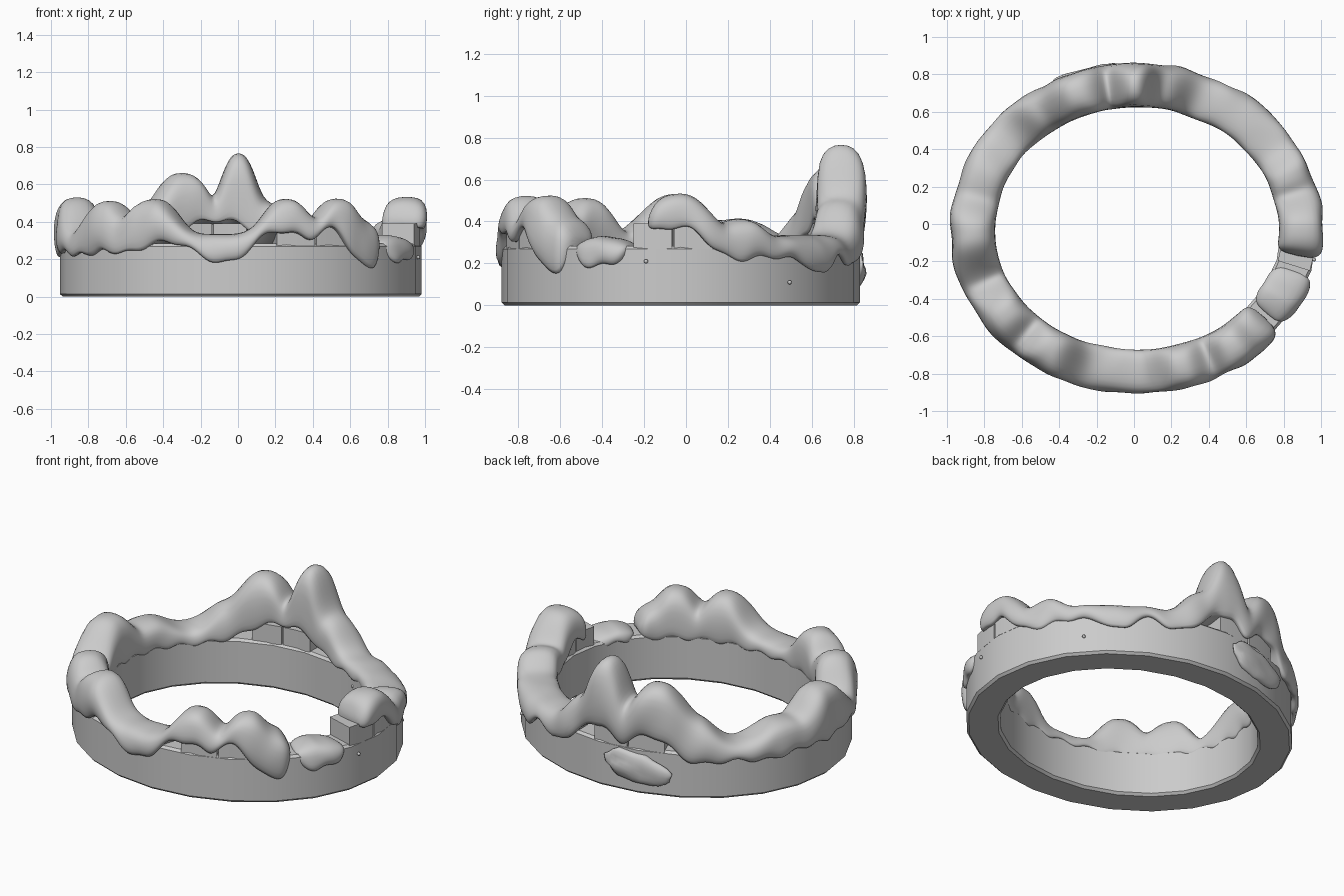
import bpy, bmesh, math
from mathutils import Vector, noise

if "Cube" in bpy.data.objects:
    bpy.data.objects.remove(bpy.data.objects["Cube"])

CX, CY, RX, RY = 0.015, -0.025, 0.87, 0.757   # centre line of the oval wall


def at(deg, off, z):
    """Point at an angle on the oval, pushed out along its normal."""
    a = math.radians(deg)
    n = Vector((math.cos(a) / RX, math.sin(a) / RY, 0)).normalized()
    return Vector((CX + RX * math.cos(a), CY + RY * math.sin(a), z)) + n * off


def loft(name, sections, closed, angle):
    """Skin a list of equal cross-sections."""
    bm = bmesh.new()
    rings = [[bm.verts.new(p) for p in s] for s in sections]
    n, m = len(rings), len(rings[0])
    for i in range(n if closed else n - 1):
        a, b = rings[i], rings[(i + 1) % n]
        for j in range(m):
            k = (j + 1) % m
            bm.faces.new((a[j], b[j], b[k], a[k]))
    if not closed:
        bm.faces.new(rings[0])
        bm.faces.new(rings[-1])
    bmesh.ops.recalc_face_normals(bm, faces=bm.faces)
    me = bpy.data.meshes.new(name)
    bm.to_mesh(me)
    bm.free()
    ob = bpy.data.objects.new(name, me)
    bpy.context.collection.objects.link(ob)
    bpy.ops.object.select_all(action='DESELECT')
    ob.select_set(True)
    bpy.context.view_layer.objects.active = ob
    bpy.ops.object.shade_smooth_by_angle(angle=math.radians(angle))
    return ob


# Stone base ring, a box profile swept round the oval, with bevelled edges
box = [(-1, 0), (1, 0), (1, 1), (-1, 1)]
ring = loft("base_ring", [[at(i * 15, o * .097, z * .283) for o, z in box]
                          for i in range(24)], True, 40)
bev = ring.modifiers.new("Chamfer", 'BEVEL')
bev.width, bev.limit_method, bev.angle_limit = .014, 'ANGLE', math.radians(40)

# Raised blocks on the ring, in pairs, partly hidden by snow
for mid, half in ((-2.5, 6.2), (101, 6.5), (181, 5), (228, 6), (295, 6.5)):
    for side in (-1, 1):
        c = mid + side * (half + .3)
        loft("top_block", [[at(c + s, o * .09, .27 + z * .12) for o, z in box]
                           for s in (-half, 0, half)], False, 30)


def bumps(d, items):
    """Blended round bumps: (angle, height, width)."""
    return sum((h * math.exp(-abs((d - c) / w) ** 2.6)) ** 3 for c, h, w in items) ** (1 / 3)


# Snow crests, and where its lower edge rises to show the blocks
crests = [(-1, .2, 14), (21, .08, 8), (82, .17, 10), (91, .44, 8.5), (111, .33, 13),
          (125, .13, 9), (160, .08, 12), (182, .2, 14), (217, .18, 11), (238, .19, 11),
          (286, .19, 10), (305, .19, 9.5), (313, .09, 8)]
rises = [(-3, .14, 13), (90, .14, 9), (108, .13, 11), (244, .06, 10),
         (284, .12, 11), (299, .13, 7)]
drips = [(50, .08, 6), (70, .03, 5), (266, .04, 8), (315, .06, 7)]
inner_rises = [(-3, .1, 10), (100, .15, 19)]


def snow(name, first, last, cap, top_of, low_of):
    """Drifted snow with rounded ends."""
    secs = []
    steps = max(16, int((last - first) / 1.6))
    for i in range(steps + 1):
        d = first + (last - first) * i / steps
        top = top_of(d)
        wave = .012 * math.sin(d * .55) + .01 * math.sin(d * .23 + 1)
        ob = low_of(d) + wave
        ib = .25 + bumps(d, inner_rises) + .012 * math.sin(d * .47 + 2)
        ib = min(ib, top - .04)
        e = min(1, (min(d - first, last - d) + .1) / cap)
        e = math.sqrt(1 - (1 - e) ** 2)
        h, g, s = top - ob, top - ib, .5 + .5 * e
        mid = (top + max(ob, ib)) / 2
        sec = [(.09, ob + .02), (.107, ob), (.128, ob + h * .2), (.128, ob + h * .5),
               (.112, top - h * .2), (.07, top - h * .04), (0, top), (-.06, top - g * .04),
               (-.1, top - g * .22), (-.11, ib + g * .45), (-.11, ib + g * .15),
               (-.1, ib), (-.085, ib + .02), (0, max(.25, (ob + ib) / 2))]
        pts = []
        for o, z in sec:
            v = at(d, o * s, mid + (z - mid) * e)
            w = .02 * noise.noise(v * 6)
            pts.append(at(d, o * s + (w if o > 0 else -w * .5), v.z + w * .5))
        secs.append(pts)
    sub = loft(name, secs, False, 180).modifiers.new("Soften", 'SUBSURF')
    sub.levels = sub.render_levels = 1


# Long snow drift, from the right side round to the front right
snow("snow_drift", -11, 321.5, 4, lambda d: .335 + bumps(d, crests),
     lambda d: .22 + bumps(d, rises) - bumps(d, drips))

# Small separate snow lump on the right
snow("snow_lump", 323, 343, 7, lambda d: .335 - .002 * abs(d - 331),
     lambda d: .165 + .004 * abs(d - 331))

# Flat snow splat stuck to the back of the wall
bpy.ops.mesh.primitive_uv_sphere_add(segments=24, ring_count=12, location=at(104, .094, .16),
                                     rotation=(0, math.radians(-8), math.radians(11)))
splat = bpy.context.object
splat.name = "wall_snow"
splat.scale = (.21, .04, .09)
for v in splat.data.vertices:
    v.co *= 1 + .25 * noise.noise(Vector((v.co.x, 0, v.co.z)) * 1.8)
bpy.ops.object.shade_smooth()

# Tiny snow specks on the wall
for d, o, z in [(-11, .097, .21), (37, .097, .11), (60, -.095, .2)]:
    bpy.ops.mesh.primitive_uv_sphere_add(segments=8, ring_count=6, radius=.01, location=at(d, o, z))
    bpy.context.object.name = "snow_speck"
    bpy.ops.object.shade_smooth()
